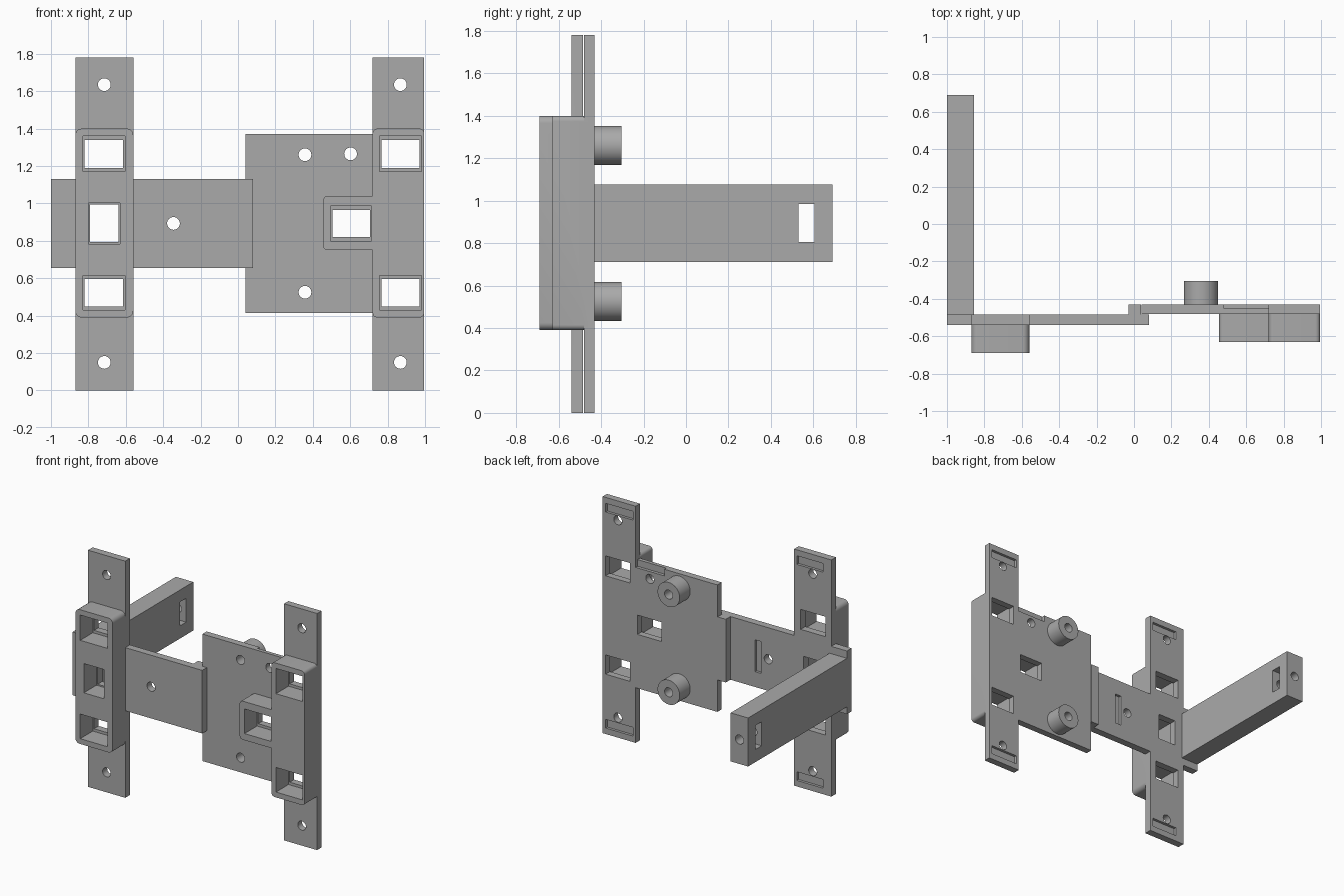
import bpy
import bmesh
import math
from mathutils import Matrix

cube = bpy.data.objects.get("Cube")
if cube:
    bpy.data.objects.remove(cube, do_unlink=True)

grey = bpy.data.materials.new("plain grey")
grey.use_nodes = True
grey.diffuse_color = (0.4, 0.4, 0.4, 1)
grey.node_tree.nodes["Principled BSDF"].inputs["Base Color"].default_value = (0.4, 0.4, 0.4, 1)


def finish(bm, name):
    mesh = bpy.data.meshes.new(name)
    bm.to_mesh(mesh)
    bm.free()
    mesh.materials.append(grey)
    obj = bpy.data.objects.new(name, mesh)
    bpy.context.collection.objects.link(obj)
    return obj


def box(name, x, y, z, radius=0):
    """Box from (low, high) ranges; radius rounds the edges running along y."""
    bm = bmesh.new()
    bmesh.ops.create_cube(bm, size=1)
    for v in bm.verts:
        v.co = [r[0] if c < 0 else r[1] for c, r in zip(v.co, (x, y, z))]
    if radius:
        edges = [e for e in bm.edges if abs(e.verts[0].co.y - e.verts[1].co.y) > 0.01]
        bmesh.ops.bevel(bm, geom=edges, offset=radius, segments=6, profile=0.5, affect='EDGES')
    return finish(bm, name)


def rod(name, x, z, radius, y):
    """Cylinder running along y."""
    bm = bmesh.new()
    place = Matrix.Translation((x, sum(y) / 2, z)) @ Matrix.Rotation(math.pi / 2, 4, 'X')
    bmesh.ops.create_cone(bm, cap_ends=True, segments=40, radius1=radius, radius2=radius,
                          depth=y[1] - y[0], matrix=place)
    return finish(bm, name)


def combine(body, others, operation):
    for other in others:
        mod = body.modifiers.new("combine", 'BOOLEAN')
        mod.operation = operation
        mod.solver = 'EXACT'
        mod.object = other
        bpy.context.view_layer.objects.active = body
        bpy.ops.object.modifier_apply(modifier=mod.name)
        bpy.data.objects.remove(other, do_unlink=True)


def window(x, z, front, step, margin=0.02, side=0.01):
    """Pocket from the front with a narrower opening through the back."""
    return [box("cutter", x, (front - 0.1, step), z),
            box("cutter", (x[0] + side, x[1] - side), (front, -0.2),
                (z[0] + margin, z[1] - margin))]


def bolt_hole(x, z):
    return rod("cutter", x, z, 0.034, (-0.9, -0.2))


FULL = (0, 1.78)
BLOCK = (0.39, 1.4)
WINDOWS = ((0.43, 0.615), (1.17, 1.36))
MID_Z = 0.893
SLOTS = ((0.045, 0.11), (1.67, 1.735))

# Right-hand bracket: upright strip, crossing plate, lap lip and raised block
L0, L1 = -0.54, -0.485
left_x = (-0.87, -0.56)
right_bracket = box("right_bracket", left_x, (L0, L1), FULL)
combine(right_bracket, [
    box("plate", (-1, 0.08), (L0, L1), (0.655, 1.13)),
    box("lap_lip", (-0.03, 0.038), (-0.51, -0.43), (0.655, 1.13)),
    box("block", left_x, (-0.69, -0.51), BLOCK, 0.035),
], 'UNION')
cuts = [bolt_hole(-0.715, 0.15), bolt_hole(-0.715, 1.635), bolt_hole(-0.345, MID_Z)]
for z in WINDOWS:
    cuts += window((-0.83, -0.605), z, -0.69, L0)
cuts += window((-0.80, -0.63), (0.783, 1.003), -0.69, L0, 0.01)
for z in SLOTS:
    cuts.append(box("cutter", (-0.80, -0.583), (L1 - 0.02, -0.3), z))
cuts.append(box("cutter", (-0.285, -0.235), (L1 - 0.02, -0.3), (0.77, 1.01)))
combine(right_bracket, cuts, 'DIFFERENCE')

# Rear arm with a nut slot and an end screw hole
arm = box("rear_arm", (-1, -0.855), (L1, 0.69), (0.71, 1.075))
combine(arm, [
    box("cutter", (-1.2, -0.7), (0.53, 0.605), (0.805, 0.985)),
    rod("cutter", -0.928, MID_Z, 0.034, (0.45, 0.9)),
], 'DIFFERENCE')

# Left-hand bracket: upright strip, wide plate, raised block with side box, bosses
R0, R1 = -0.481, -0.43
right_x = (0.72, 0.995)
left_bracket = box("left_bracket", right_x, (R0, R1), FULL)
combine(left_bracket, [
    box("plate", (0.04, 0.995), (R0, R1), (0.415, 1.37)),
    box("block", right_x, (-0.63, -0.455), BLOCK, 0.025),
    box("side_box", (0.455, 0.76), (-0.63, -0.455), (0.75, 1.04), 0.025),
    rod("boss", 0.358, 1.26, 0.092, (-0.455, -0.305)),
    rod("boss", 0.358, 0.525, 0.092, (-0.455, -0.305)),
], 'UNION')
cuts = [bolt_hole(x, z) for x, z in ((0.868, 0.15), (0.868, 1.635), (0.358, 1.26),
                                     (0.602, 1.265), (0.358, 0.525))]
for z in WINDOWS:
    cuts += window((0.757, 0.98), z, -0.63, R0)
cuts += window((0.495, 0.715), (0.80, 0.985), -0.63, R0)
for z in SLOTS:
    cuts.append(box("cutter", (0.742, 0.97), (R1 - 0.02, -0.3), z))
cuts.append(box("cutter", (0.48, 0.72), (R1 - 0.023, -0.3), (1.32, 1.5)))
combine(left_bracket, cuts, 'DIFFERENCE')

# Smooth round walls, keep edges crisp
for obj in (right_bracket, arm, left_bracket):
    bpy.ops.object.select_all(action='DESELECT')
    obj.select_set(True)
    bpy.context.view_layer.objects.active = obj
    bpy.ops.object.shade_smooth_by_angle(angle=math.radians(30))
